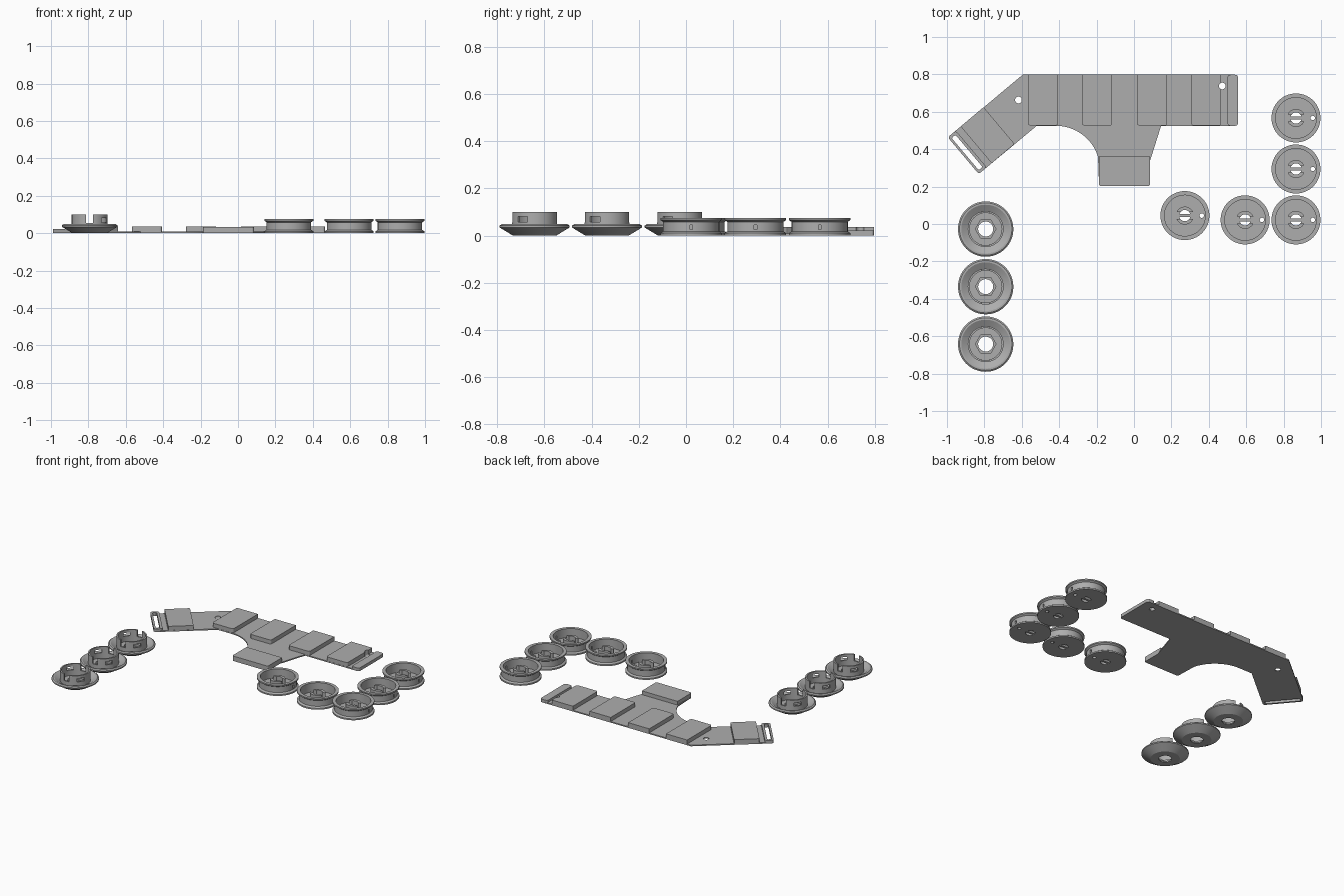
import bpy, bmesh, math
from mathutils import Matrix, Vector

if "Cube" in bpy.data.objects:
    bpy.data.objects.remove(bpy.data.objects["Cube"])

grey = bpy.data.materials.new("light_grey")
grey.diffuse_color = (0.42, 0.42, 0.42, 1)
grey.use_nodes = True
grey.node_tree.nodes["Principled BSDF"].inputs["Base Color"].default_value = grey.diffuse_color


def finish(bm, name, mat=Matrix()):
    bmesh.ops.recalc_face_normals(bm, faces=bm.faces[:])
    me = bpy.data.meshes.new(name)
    bm.to_mesh(me)
    bm.free()
    me.transform(mat)
    me.materials.append(grey)
    ob = bpy.data.objects.new(name, me)
    bpy.context.collection.objects.link(ob)
    return ob


def prism(name, pts, z0, z1, mat=Matrix()):
    """Extrude a flat outline from z0 to z1."""
    bm = bmesh.new()
    f = bm.faces.new([bm.verts.new((x, y, z0)) for x, y in pts])
    ext = bmesh.ops.extrude_face_region(bm, geom=[f])["geom"]
    bmesh.ops.translate(bm, vec=(0, 0, z1 - z0),
                        verts=[v for v in ext if isinstance(v, bmesh.types.BMVert)])
    return finish(bm, name, mat)


def arc(cx, cy, r, a0, a1, n):
    return [(cx + r * math.cos(math.radians(a0 + (a1 - a0) * i / n)),
             cy + r * math.sin(math.radians(a0 + (a1 - a0) * i / n))) for i in range(n + 1)]


def rounded(x0, y0, x1, y1, radii):
    """Rectangle with corner radii: lower left, lower right, upper right, upper left."""
    a, b, c, d = radii
    out = []
    for cx, cy, r, s in ((x0 + a, y0 + a, a, 180), (x1 - b, y0 + b, b, 270),
                         (x1 - c, y1 - c, c, 0), (x0 + d, y1 - d, d, 90)):
        out += arc(cx, cy, r, s, s + 90, 5) if r else [(cx, cy)]
    return out


def lathe(name, profile, n=64):
    """Revolve a closed radius/height profile into a ring."""
    bm = bmesh.new()
    rings = [[bm.verts.new((r * math.cos(2 * math.pi * i / n), r * math.sin(2 * math.pi * i / n), z))
              for r, z in profile] for i in range(n)]
    m = len(profile)
    for i in range(n):
        for j in range(m):
            a, b = rings[i], rings[(i + 1) % n]
            bm.faces.new((a[j], b[j], b[(j + 1) % m], a[(j + 1) % m]))
    return finish(bm, name)


def cut(ob, *cutters):
    for c in cutters:
        c.hide_render = True
        mod = ob.modifiers.new("cut", 'BOOLEAN')
        mod.operation, mod.solver, mod.object = 'DIFFERENCE', 'EXACT', c
    bpy.context.view_layer.update()
    ev = ob.evaluated_get(bpy.context.evaluated_depsgraph_get())
    me = bpy.data.meshes.new_from_object(ev)
    ob.modifiers.clear()
    ob.data = me
    for c in cutters:
        bpy.data.objects.remove(c)


def smooth(ob):
    bpy.ops.object.select_all(action='DESELECT')
    ob.select_set(True)
    bpy.context.view_layer.objects.active = ob
    bpy.ops.object.shade_smooth_by_angle(angle=math.radians(30))


def place(ob, spots):
    for k, (x, y) in enumerate(spots):
        o = ob if k == 0 else ob.copy()
        if k:
            bpy.context.collection.objects.link(o)
        o.location = (x, y, 0)


# Strap plate: long bar, slanted arm and lower tab
T = 0.008
arm = Matrix(((0.765, -0.644, 0, -0.83), (0.644, 0.765, 0, 0.267), (0, 0, 1, 0), (0, 0, 0, 1)))
arm_end = [tuple((arm @ Vector((x, y, 0)))[:2])
           for x, y in arc(0.015, 0.242, 0.015, 90, 180, 4) + arc(0.015, 0.015, 0.015, 180, 270, 4)]
outline = [(-0.595, 0.798)] + arm_end + [(-0.52, 0.525)]
outline += arc(-0.417, 0.29, 0.235, 90, 17, 16)
outline += arc(-0.177, 0.213, 0.01, 180, 270, 3) + arc(0.075, 0.213, 0.01, 270, 360, 3)
outline += [(0.085, 0.335), (0.145, 0.525)]
outline += arc(0.541, 0.54, 0.015, 270, 360, 4) + arc(0.541, 0.783, 0.015, 0, 90, 4)
plate = prism("strap_plate", outline, 0, T)

# Raised end frames with strap slots
bar_end = Matrix(((-1, 0, 0, 0.556), (0, 1, 0, 0.525), (0, 0, 1, 0), (0, 0, 0, 1)))
cutters = []
for name, m, w in (("arm_frame", arm, 0.257), ("bar_frame", bar_end, 0.273)):
    frame = prism(name, rounded(0, 0, 0.056, w, (0.015,) * 4), T - 0.002, 0.022, m)
    slot = rounded(0.013, 0.016, 0.040, w - 0.016, (0.008,) * 4)
    cut(frame, prism("slot", slot, -0.1, 0.1, m))
    cutters.append(prism("slot", slot, -0.1, 0.1, m))
for x, y in ((-0.618, 0.663), (0.472, 0.738)):
    cutters.append(prism("hole", arc(x, y, 0.018, 0, 345, 23), -0.1, 0.1))
cut(plate, *cutters)

# Raised pads
for x in (-0.567, -0.278, 0.016, 0.305):
    pad = prism("bar_pad", rounded(x, 0.526, x + 0.161, 0.798, (0.014, 0.014, 0, 0)), T - 0.002, 0.036)
    if x > 0.3:
        cut(pad, prism("hole", arc(0.472, 0.738, 0.018, 0, 345, 23), -0.1, 0.1))
prism("arm_pad", rounded(0.09, 0.0, 0.25, 0.257, (0.005,) * 4), T - 0.002, 0.036, arm)
prism("tab_pad", rounded(-0.187, 0.203, 0.085, 0.36, (0.01, 0.01, 0, 0)), T - 0.002, 0.034)

# Grooved spool with open top, line hole and a split hub
spool = lathe("spool", [(0.03, 0), (0.131, 0), (0.131, 0.010), (0.119, 0.018), (0.119, 0.058),
                        (0.131, 0.066), (0.131, 0.075), (0.109, 0.075), (0.109, 0.014),
                        (0.048, 0.014), (0.048, 0.060), (0.03, 0.060)])
cut(spool,
    prism("hub_slot", rounded(-0.07, -0.018, 0.07, 0.018, (0,) * 4), 0.014, 0.1),
    prism("line_hole", arc(0.09, 0, 0.012, 0, 345, 23), -0.1, 0.1),
    prism("rim_slot", rounded(0.095, -0.006, 0.2, 0.006, (0,) * 4), 0.025, 0.045))
smooth(spool)
bridge = prism("spool_bridge", rounded(-0.033, -0.008, 0.033, 0.008, (0,) * 4), 0, 0.014)
spots = [(0.866, 0.567), (0.866, 0.294), (0.866, 0.022), (0.594, 0.022), (0.272, 0.045)]
place(spool, spots)
place(bridge, spots)

# Conical cup with a notched collar and a hexagonal recess
cup = lathe("cup", [(0.04, 0), (0.092, 0), (0.148, 0.034), (0.148, 0.042), (0.140, 0.048),
                    (0.130, 0.048), (0.096, 0.028), (0.096, 0.100), (0.086, 0.100),
                    (0.086, 0.022), (0.04, 0.022)])
cuts = [prism("hex", arc(0, 0, 0.055, 0, 300, 5), 0.008, 0.1)]
for half in (0, 180):
    cuts.append(prism("notch", rounded(-0.019, -0.11, 0.019, -0.07, (0,) * 4), 0.055, 0.2,
                      Matrix.Rotation(math.radians(half), 4, 'Z')))
    cuts.append(prism("window", arc(0, 0, 0.12, -48 + half, -18 + half, 4)
                      + arc(0, 0, 0.07, -18 + half, -48 + half, 4), 0.058, 0.081))
cut(cup, *cuts)
smooth(cup)
place(cup, [(-0.793, -0.027), (-0.793, -0.335), (-0.793, -0.642)])
